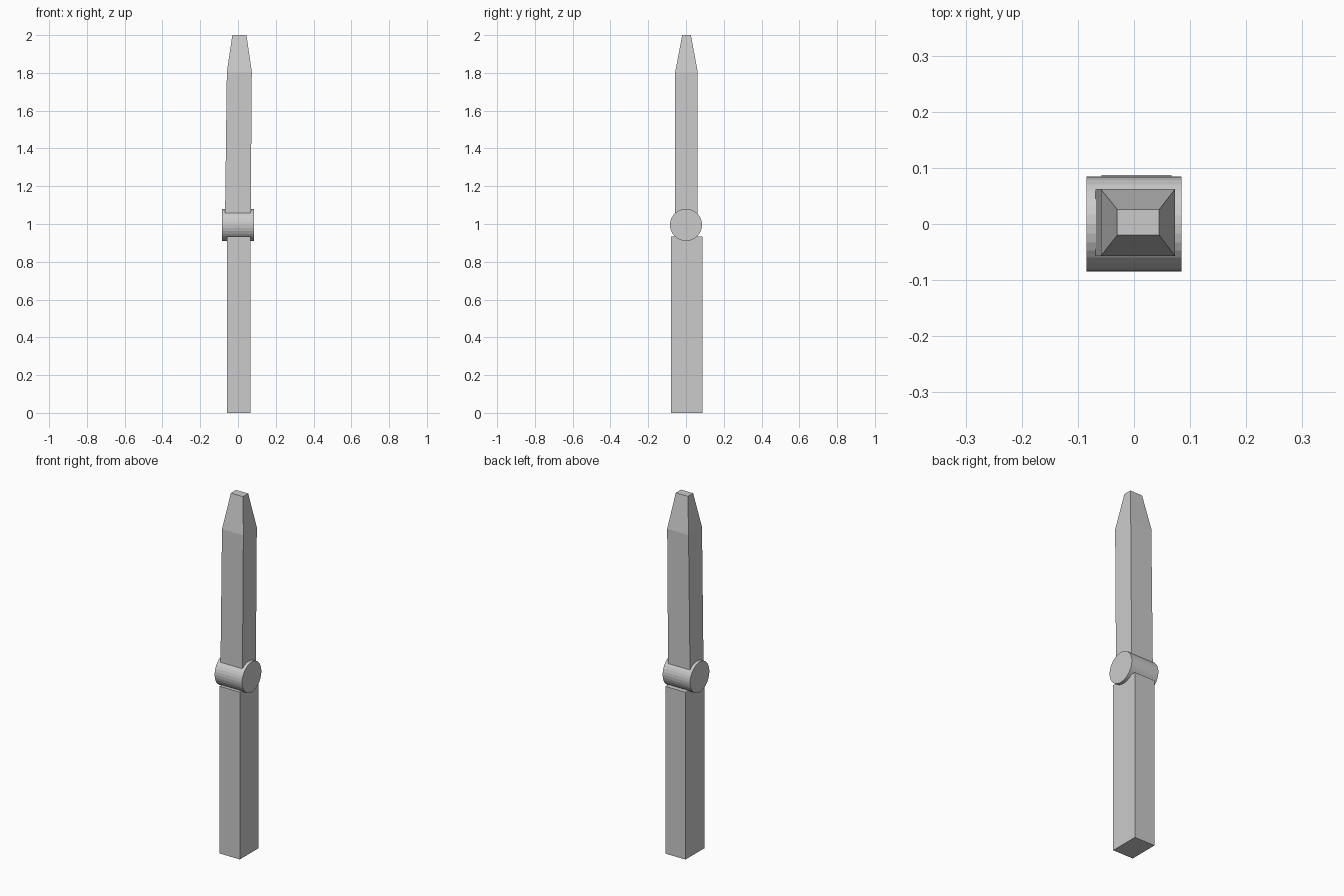
import bpy, bmesh, math
from mathutils import Matrix

if "Cube" in bpy.data.objects:
    bpy.data.objects.remove(bpy.data.objects["Cube"])

grey = bpy.data.materials.new("plain grey")
grey.diffuse_color = (0.6, 0.6, 0.6, 1)
grey.use_nodes = True
grey.node_tree.nodes["Principled BSDF"].inputs["Base Color"].default_value = grey.diffuse_color


def finish(name, bm):
    bmesh.ops.recalc_face_normals(bm, faces=bm.faces)
    mesh = bpy.data.meshes.new(name)
    bm.to_mesh(mesh)
    bm.free()
    mesh.materials.append(grey)
    obj = bpy.data.objects.new(name, mesh)
    bpy.context.collection.objects.link(obj)
    return obj


def loft(name, sections):
    """Stack rectangular sections (z, x0, x1, y0, y1) into a closed solid."""
    bm = bmesh.new()
    rings = [[bm.verts.new((x, y, z)) for x, y in ((x0, y0), (x1, y0), (x1, y1), (x0, y1))]
             for z, x0, x1, y0, y1 in sections]
    for a, b in zip(rings, rings[1:]):
        for i in range(4):
            j = (i + 1) % 4
            bm.faces.new((a[i], a[j], b[j], b[i]))
    bm.faces.new(rings[0])
    bm.faces.new(rings[-1])
    return finish(name, bm)


# Lower square bar
loft("lower_bar", [(0, -0.058, 0.067, -0.079, 0.087),
                   (0.935, -0.058, 0.067, -0.079, 0.087)])

# Upper bar, leaning slightly sideways and tapering to a blunt tip
loft("upper_bar", [(1.0, -0.069, 0.067, -0.057, 0.062),
                   (1.805, -0.059, 0.073, -0.057, 0.062),
                   (2.0, -0.030, 0.045, -0.020, 0.026)])

# Hinge barrel lying along x
bm = bmesh.new()
bmesh.ops.create_cone(bm, cap_ends=True, segments=32, radius1=0.085, radius2=0.085, depth=0.17,
                      matrix=Matrix.Translation((0, 0, 0.995)) @ Matrix.Rotation(math.pi / 2, 4, 'Y'))
finish("hinge_barrel", bm)
